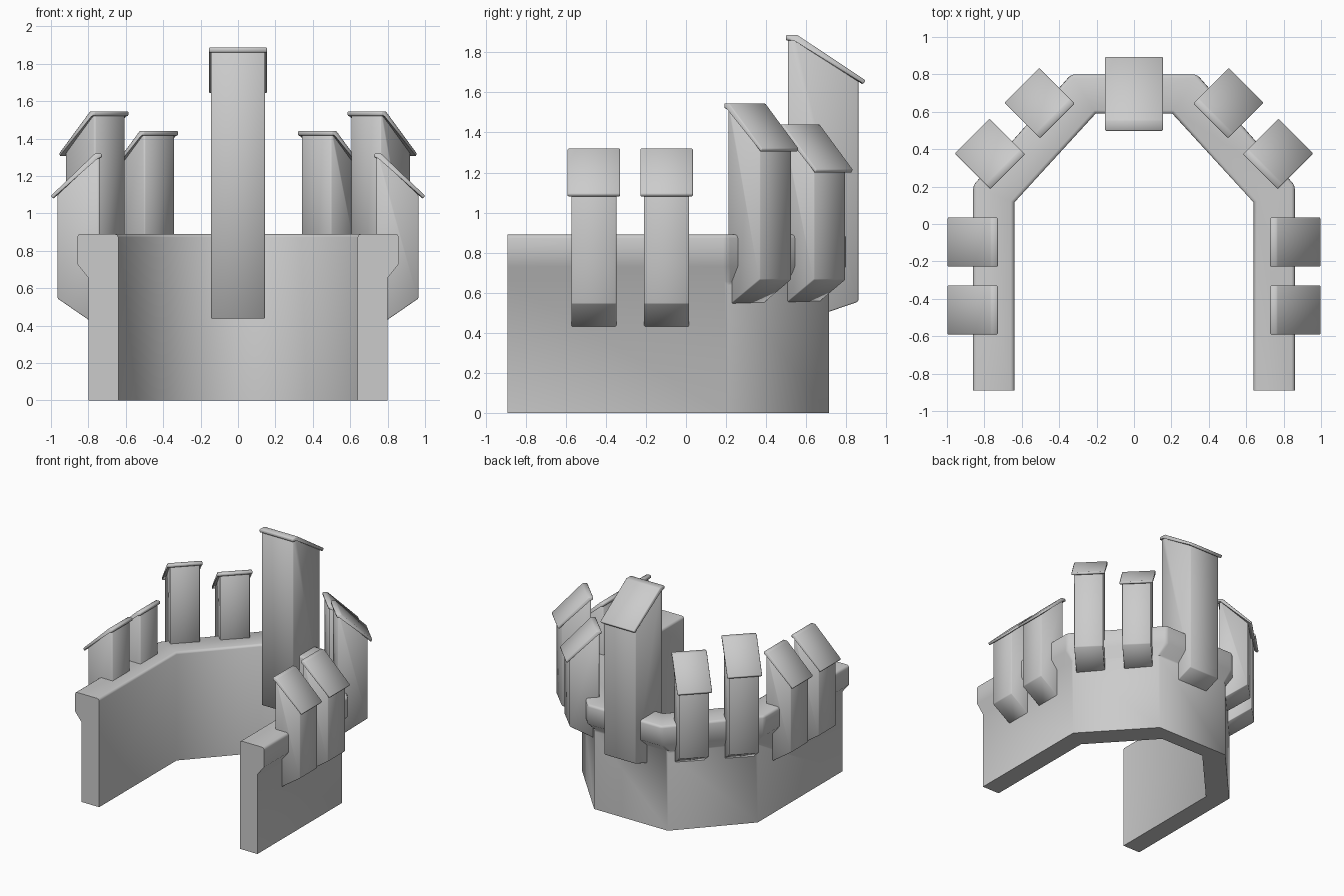
import bpy, bmesh
from math import radians, pi

if "Cube" in bpy.data.objects:
    bpy.data.objects.remove(bpy.data.objects["Cube"])


def finish(name, bm, angle):
    bmesh.ops.recalc_face_normals(bm, faces=bm.faces)
    me = bpy.data.meshes.new(name)
    bm.to_mesh(me)
    bm.free()
    ob = bpy.data.objects.new(name, me)
    bpy.context.collection.objects.link(ob)
    bpy.ops.object.select_all(action='DESELECT')
    ob.select_set(True)
    bpy.context.view_layer.objects.active = ob
    bpy.ops.object.shade_smooth_by_angle(angle=radians(angle))
    return ob


def prism(name, profile, half_width, loc, rot, bevel):
    """Extrude a (radial, z) profile sideways, then turn it outwards."""
    bm = bmesh.new()
    a = [bm.verts.new((u, -half_width, z)) for u, z in profile]
    b = [bm.verts.new((u, half_width, z)) for u, z in profile]
    n = len(profile)
    bm.faces.new(a)
    bm.faces.new(b[::-1])
    for i in range(n):
        j = (i + 1) % n
        bm.faces.new((a[i], b[i], b[j], a[j]))
    bmesh.ops.bevel(bm, geom=bm.edges[:], offset=bevel, segments=1, affect='EDGES')
    ob = finish(name, bm, 50)
    ob.location = (*loc, 0)
    ob.rotation_euler.z = rot


def mirrored(half):
    return half + [(-x, y) for x, y in reversed(half)]


# Curved wall with an overhanging parapet
inner = mirrored([(.64, -.89), (.64, .115), (.205, .59)])
lower = mirrored([(.80, -.89), (.80, .21), (.335, .715)])
upper = mirrored([(.86, -.89), (.86, .205), (.335, .80)])
levels = [(inner, 0), (lower, 0), (lower, .655), (upper, .73), (upper, .89), (inner, .89)]
bm = bmesh.new()
rings = [[bm.verts.new((*path[i], z)) for path, z in levels] for i in range(6)]
for r, s in zip(rings, rings[1:]):
    for k in range(6):
        m = (k + 1) % 6
        bm.faces.new((r[k], r[m], s[m], s[k]))
bm.faces.new(rings[0])
bm.faces.new(rings[-1][::-1])
rims = [e for e in bm.edges
        if all(v.co.z > .88 for v in e.verts) and e.calc_length() > .3]
posts = [e for r in rings[1:-1] for e in bm.edges
         if e.verts[0] in r and e.verts[1] in r
         and abs(e.verts[0].co.z - e.verts[1].co.z) > .05 and e.verts[0].co.z + e.verts[1].co.z > 1.2]
bmesh.ops.bevel(bm, geom=rims + posts, offset=.018, segments=2, profile=.5, affect='EDGES')
finish("wall", bm, 50)


# Small turrets: body with sloping foot, folded roof slab
def turret(name, loc, rot, top, foot_in, foot_out):
    body = [(-.125, foot_in), (.1, foot_out), (.1, top - .222), (-.108, top - .018), (-.125, top - .018)]
    roof = [(-.137, top - .024), (-.137, top), (-.1, top), (.135, top - .226),
            (.122, top - .243), (-.11, top - .024)]
    prism(name + "_body", body, .1125, loc, rot, .005)
    prism(name + "_roof", roof, .131, loc, rot, .005)


spots = [("front_turret", .865, -.46, 0, 1.32, .39, .545),
         ("side_turret", .865, -.097, 0, 1.32, .39, .545),
         ("corner_turret", .772, .377, pi / 4, 1.545, .53, .665),
         ("rear_turret", .507, .648, pi / 4, 1.44, .53, .665)]
for name, x, y, a, top, fi, fo in spots:
    turret(name + "_right", (x, y), a, top, fi, fo)
    turret(name + "_left", (-x, y), pi - a, top, fi, fo)

# Tall central tower
prism("tower_body", [(.51, .435), (.86, .555), (.86, 1.66), (.55, 1.865), (.51, 1.865)],
      .145, (0, 0), pi / 2, .006)
prism("tower_roof", [(.498, 1.86), (.498, 1.887), (.555, 1.887), (.897, 1.66), (.882, 1.64), (.547, 1.86)],
      .155, (0, 0), pi / 2, .005)
# Profiles run along local x; pi/2 turns that towards +y
